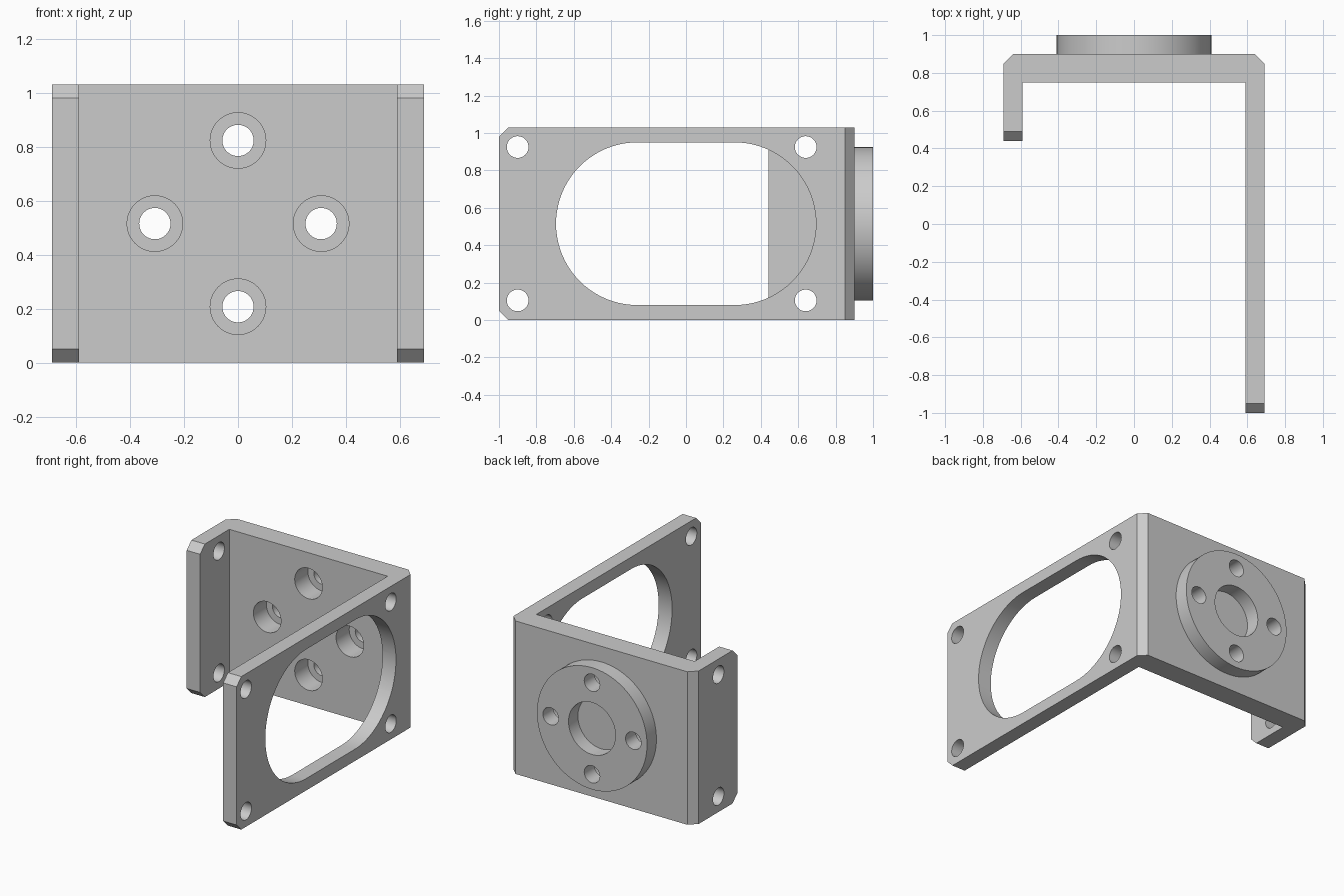
import bpy
import bmesh
from math import pi, cos, sin
from mathutils import Matrix

cube = bpy.data.objects.get("Cube")
if cube:
    bpy.data.objects.remove(cube, do_unlink=True)

HALF, HEIGHT, MID = 0.69, 1.03, 0.515
INNER, CUT = 0.59, 0.05
HOLE = 0.058

grey = bpy.data.materials.new("plain grey")
grey.use_nodes = True
COLOUR = (0.6, 0.6, 0.6, 1)
grey.diffuse_color = COLOUR
grey.node_tree.nodes["Principled BSDF"].inputs["Base Color"].default_value = COLOUR


def make_object(name, bm):
    bmesh.ops.recalc_face_normals(bm, faces=bm.faces)
    mesh = bpy.data.meshes.new(name)
    bm.to_mesh(mesh)
    bm.free()
    mesh.materials.append(grey)
    obj = bpy.data.objects.new(name, mesh)
    bpy.context.collection.objects.link(obj)
    return obj


def prism(points, vector):
    """Extrude a closed outline of 3D points along a vector."""
    bm = bmesh.new()
    face = bm.faces.new([bm.verts.new(p) for p in points])
    out = bmesh.ops.extrude_face_region(bm, geom=[face])
    verts = [g for g in out["geom"] if isinstance(g, bmesh.types.BMVert)]
    bmesh.ops.translate(bm, verts=verts, vec=vector)
    return bm


def cylinder(name, axis, centre, radius, length, sides=48):
    bm = bmesh.new()
    turn = Matrix.Rotation(pi / 2, 4, "X" if axis == "y" else "Y")
    bmesh.ops.create_cone(bm, cap_ends=True, segments=sides, radius1=radius,
                          radius2=radius, depth=length,
                          matrix=Matrix.Translation(centre) @ turn)
    return make_object(name, bm)


def combine(target, tool, operation="DIFFERENCE"):
    tool.hide_render = True
    mod = target.modifiers.new("combine", "BOOLEAN")
    mod.operation, mod.object, mod.solver = operation, tool, "EXACT"
    bpy.context.view_layer.objects.active = target
    bpy.ops.object.modifier_apply(modifier=mod.name)
    bpy.data.objects.remove(tool, do_unlink=True)


# Bent plate: one long arm, one short flange, chamfered outer bends
BACK, WEB, LONG, SHORT = 0.9, 0.75, -1.0, 0.44
outline = [(HALF, LONG), (HALF, BACK - CUT), (HALF - CUT, BACK),
           (CUT - HALF, BACK), (-HALF, BACK - CUT), (-HALF, SHORT),
           (-INNER, SHORT), (-INNER, WEB), (INNER, WEB), (INNER, LONG)]
bm = prism([(x, y, 0) for x, y in outline], (0, 0, HEIGHT))

# Clipped corners at the free ends of both arms
tips = [e for e in bm.edges
        if abs(e.verts[0].co.z - e.verts[1].co.z) < 0.001
        and any(all(abs(v.co.y - end) < 0.001 for v in e.verts)
                for end in (LONG, SHORT))]
bmesh.ops.bevel(bm, geom=tips, offset=CUT, segments=1, affect="EDGES")
bracket = make_object("bracket", bm)

# Round mounting boss on the back, with a shallow centre recess
combine(bracket, cylinder("boss", "y", (0, 0.93, MID), 0.41, 0.14, 96), "UNION")
combine(bracket, cylinder("recess", "y", (0, 1.0, MID), 0.175, 0.2, 64))

# Four counterbored bolt holes through the web and boss
for dx, dz in ((1, 0), (-1, 0), (0, 1), (0, -1)):
    x, z = dx * 0.308, MID + dz * 0.308
    combine(bracket, cylinder("bolt_hole", "y", (x, 0.9, z), HOLE, 0.6))
    combine(bracket, cylinder("counterbore", "y", (x, 0.79, z), 0.103, 0.2))

# Side holes: the rear pair passes through both arms
for z in (0.105, 0.925):
    combine(bracket, cylinder("rear_hole", "x", (0, 0.64, z), HOLE, 1.6))
    combine(bracket, cylinder("front_hole", "x", (HALF, -0.9, z), HOLE, 0.6))

# Large rounded window in the long arm
R, STRAIGHT, STEPS = 0.435, 0.26, 40
window = []
for side in (1, -1):
    for i in range(STEPS + 1):
        a = -pi / 2 + pi * i / STEPS
        window.append((0.4, side * (STRAIGHT + R * cos(a)),
                       MID + side * R * sin(a)))
combine(bracket, make_object("window", prism(window, (0.6, 0, 0))))

# Smooth round walls, sharp plate edges
bpy.ops.object.select_all(action="DESELECT")
bracket.select_set(True)
bpy.context.view_layer.objects.active = bracket
bpy.ops.object.shade_smooth_by_angle(angle=pi / 6)
